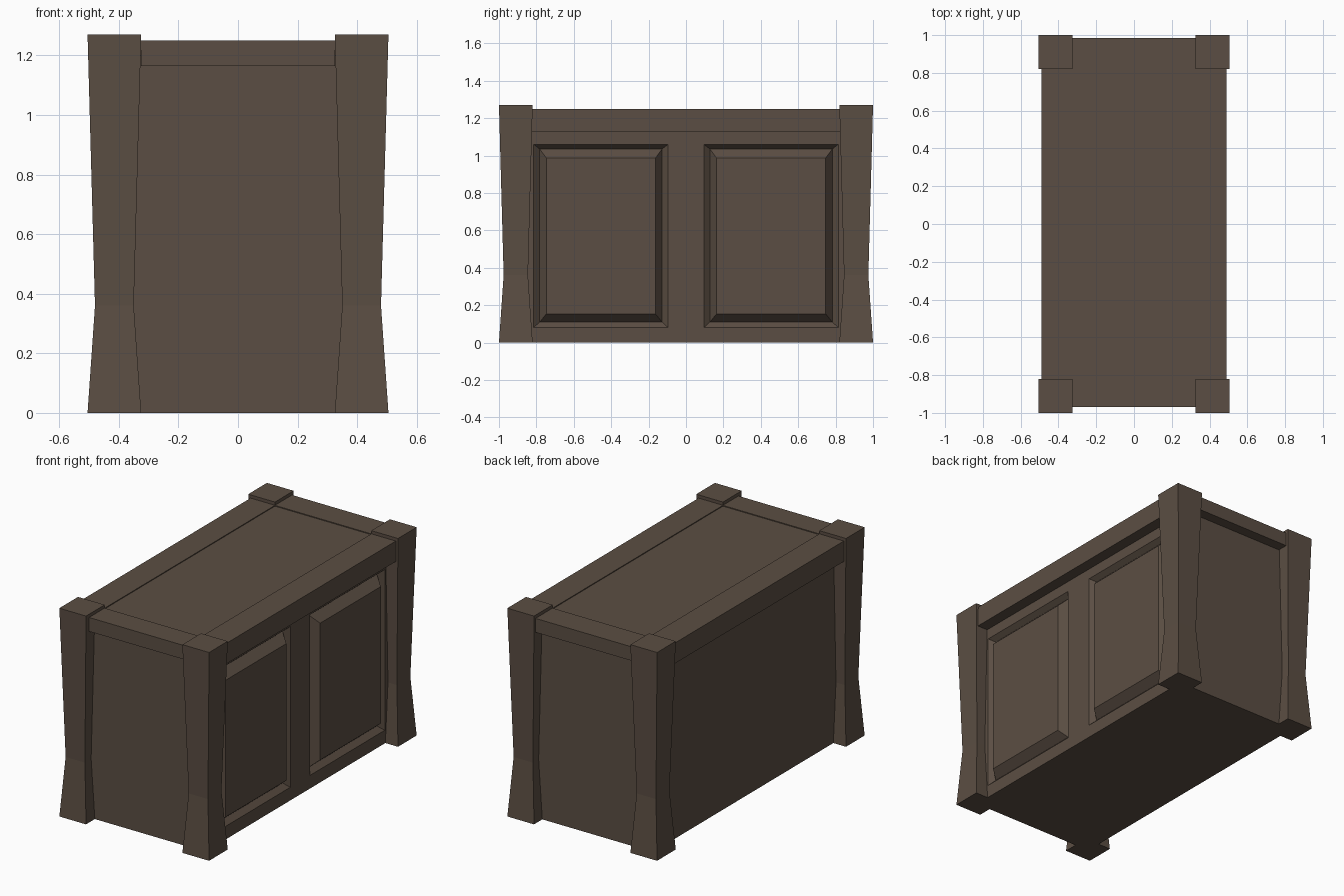
import bpy, bmesh

if "Cube" in bpy.data.objects:
    bpy.data.objects.remove(bpy.data.objects["Cube"])

wood = bpy.data.materials.new("dark brown wood")
wood.diffuse_color = (0.105, 0.076, 0.056, 1)
wood.use_nodes = True
wood.node_tree.nodes["Principled BSDF"].inputs["Base Color"].default_value = wood.diffuse_color


def finish(name, bm):
    bmesh.ops.recalc_face_normals(bm, faces=bm.faces)
    me = bpy.data.meshes.new(name)
    bm.to_mesh(me)
    bm.free()
    me.materials.append(wood)
    ob = bpy.data.objects.new(name, me)
    bpy.context.collection.objects.link(ob)
    return ob


def loft(name, rings):
    """Bridge matching four-point rings and cap the last; cap the first unless open."""
    bm = bmesh.new()
    loops = [[bm.verts.new(p) for p in r] for r in rings]
    for a, b in zip(loops, loops[1:]):
        for i in range(4):
            j = (i + 1) % 4
            bm.faces.new((a[i], a[j], b[j], b[i]))
    bm.faces.new(loops[0])
    bm.faces.new(loops[-1])
    return finish(name, bm)


def box(name, x0, x1, y0, y1, z0, z1):
    return loft(name, [[(x0, y0, z), (x1, y0, z), (x1, y1, z), (x0, y1, z)]
                       for z in (z0, z1)])


# four corner posts, pinched at about a third of their height
for sx in (-1, 1):
    for sy in (-1, 1):
        rings = []
        for z, h in ((0, 0.09), (0.36, 0.065), (1.27, 0.09)):
            cx, cy = sx * 0.415, sy * 0.91
            rings.append([(cx - h, cy - h, z), (cx + h, cy - h, z),
                          (cx + h, cy + h, z), (cx - h, cy + h, z)])
        loft("corner_post", rings)

# chest body, set back on the panelled side
box("body", -0.42, 0.36, -0.915, 0.92, 0, 1.2)

# frame of the panelled side
box("frame_bottom", 0.36, 0.42, -0.915, 0.92, 0, 0.08)
box("frame_top", 0.36, 0.42, -0.915, 0.92, 1.06, 1.2)
for y0, y1 in ((-0.915, -0.815), (-0.095, 0.095), (0.815, 0.92)):
    box("frame_stile", 0.36, 0.42, y0, y1, 0.08, 1.06)

# two raised panels, each surrounded by a sloped groove
for y0, y1 in ((-0.815, -0.095), (0.095, 0.815)):
    rings = []
    for x, iy, ib, it in ((0.36, 0, 0, 0), (0.42, 0, 0, 0),
                          (0.39, 0.033, 0.03, 0.025), (0.44, 0.068, 0.073, 0.073)):
        a, b, c, d = y0 + iy, y1 - iy, 0.08 + ib, 1.06 - it
        rings.append([(x, a, c), (x, b, c), (x, b, d), (x, a, d)])
    loft("raised_panel", rings)

# overhanging lid: side rails, end rails and a slightly sunken top
for s in (-1, 1):
    xs = sorted((s * 0.325, s * 0.49))
    box("side_rail", xs[0], xs[1], -0.9, 0.9, 1.125, 1.25)
box("front_rail", -0.325, 0.325, -0.97, -0.82, 1.165, 1.25)
box("back_rail", -0.325, 0.325, 0.82, 0.985, 1.165, 1.25)
box("lid_top", -0.325, 0.325, -0.82, 0.82, 1.165, 1.245)
